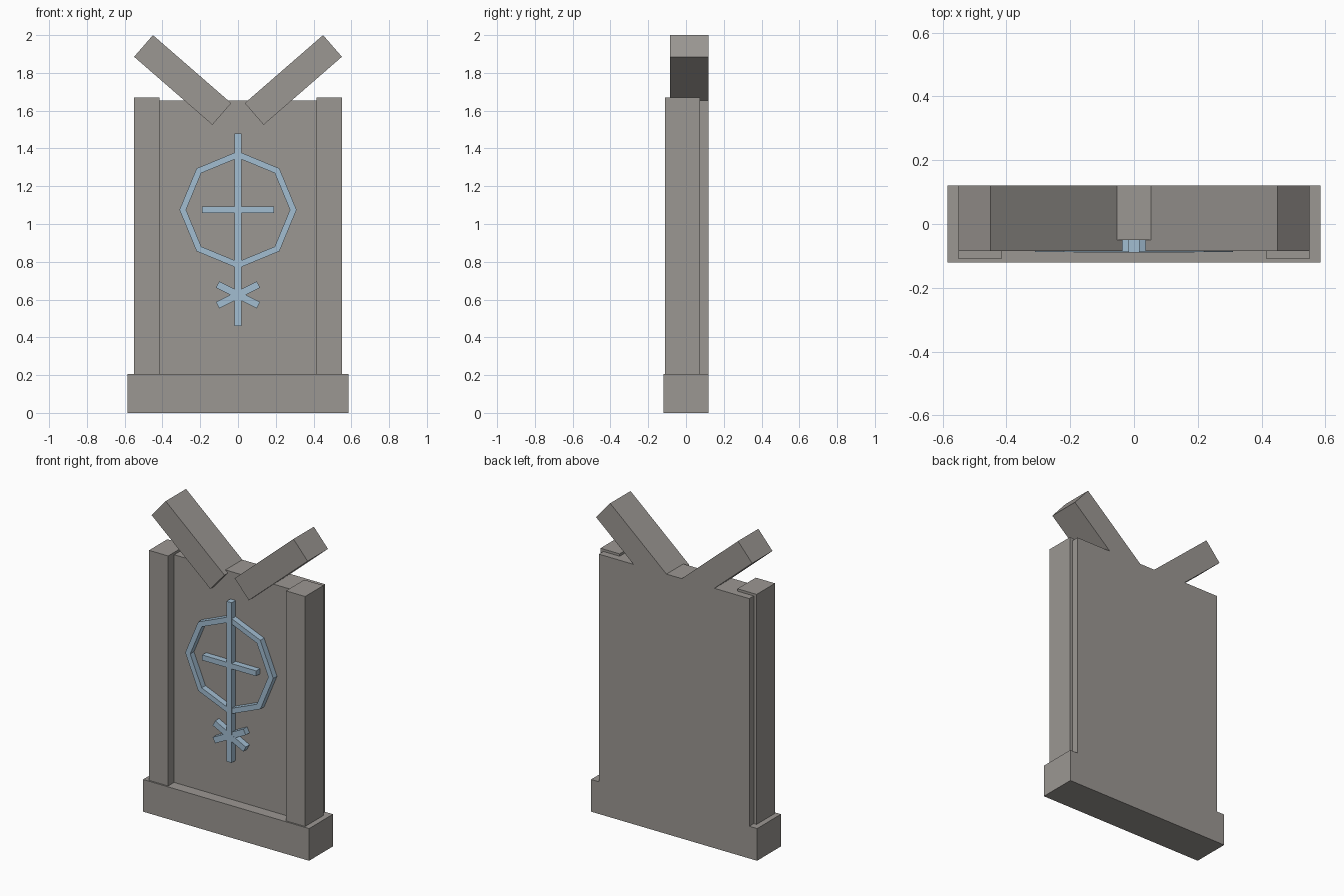
import bpy
import bmesh
from math import radians, sin, cos, pi

cube = bpy.data.objects.get("Cube")
if cube:
    bpy.data.objects.remove(cube, do_unlink=True)


def make_material(name, rgb):
    mat = bpy.data.materials.new(name)
    mat.use_nodes = True
    colour = (*rgb, 1)
    mat.diffuse_color = colour
    mat.node_tree.nodes["Principled BSDF"].inputs["Base Color"].default_value = colour
    return mat


stone = make_material("warm grey stone", (0.33, 0.31, 0.29))
blue = make_material("pale blue inlay", (0.36, 0.51, 0.64))


def finish(name, bm, mat):
    bmesh.ops.recalc_face_normals(bm, faces=bm.faces)
    mesh = bpy.data.meshes.new(name)
    bm.to_mesh(mesh)
    bm.free()
    mesh.materials.append(mat)
    obj = bpy.data.objects.new(name, mesh)
    bpy.context.collection.objects.link(obj)
    return obj


def block(name, mat, x, z, width, height, front, back, tilt=0):
    """Box centred on x, z, spanning front to back in y, tilted about y."""
    bm = bmesh.new()
    bmesh.ops.create_cube(bm, size=1)
    bmesh.ops.scale(bm, vec=(width, back - front, height), verts=bm.verts)
    obj = finish(name, bm, mat)
    obj.location = (x, (front + back) / 2, z)
    obj.rotation_euler.y = -radians(tilt)
    return obj


def ring(name, mat, z, outer, inner, sides, front, back):
    """Flat polygonal frame standing in the xz plane."""
    bm = bmesh.new()
    loops = []
    for radius, y in ((outer, front), (inner, front), (inner, back), (outer, back)):
        loops.append([bm.verts.new((radius * sin(2 * pi * i / sides), y,
                                    z + radius * cos(2 * pi * i / sides)))
                      for i in range(sides)])
    for k in range(4):
        a, b = loops[k], loops[(k + 1) % 4]
        for i in range(sides):
            j = (i + 1) % sides
            bm.faces.new((a[i], a[j], b[j], b[i]))
    return finish(name, bm, mat)


# Stone body
BACK = 0.12
block("base", stone, 0, 0.1025, 1.17, 0.205, -0.12, BACK)
block("slab", stone, 0, 0.93, 1.06, 1.45, -0.05, BACK)

# Side pillars and slanted top arms
for side, label in ((1, "left"), (-1, "right")):
    block(label + "_pillar", stone, side * 0.4825, 0.9365, 0.135, 1.467, -0.11, 0.075)
    block(label + "_top_arm", stone, side * 0.293, 1.7625, 0.549, 0.152,
          -0.085, BACK, side * 41)

# Raised emblem
ring("emblem_ring", blue, 1.075, 0.31, 0.275, 8, -0.088, -0.045)
block("emblem_upright", blue, 0, 0.97, 0.036, 1.02, -0.09, -0.045)
block("emblem_crossbar", blue, 0, 1.075, 0.38, 0.034, -0.0892, -0.045)
for side, label in ((1, "rising"), (-1, "falling")):
    block("emblem_star_" + label, blue, 0, 0.625, 0.242, 0.038,
          -0.0885 + side * 0.0003, -0.045, side * 27)
